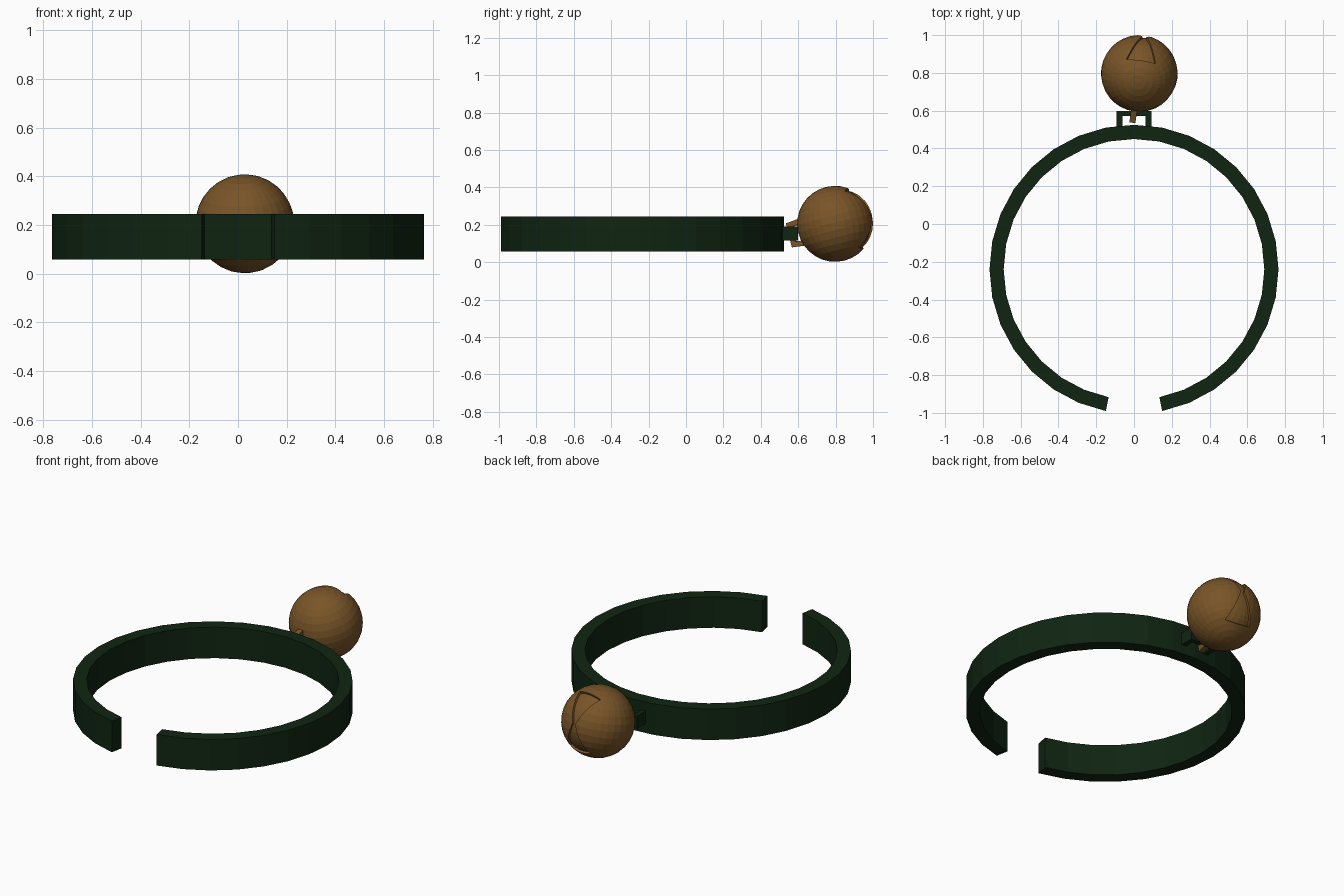
import bpy, bmesh, math
from mathutils import Matrix, Vector

if "Cube" in bpy.data.objects:
    bpy.data.objects.remove(bpy.data.objects["Cube"])


def material(name, rgb):
    m = bpy.data.materials.new(name)
    m.diffuse_color = (*rgb, 1)
    m.use_nodes = True
    m.node_tree.nodes["Principled BSDF"].inputs["Base Color"].default_value = m.diffuse_color
    return m


GREEN = material("dark_green", (0.005, 0.018, 0.006))
BROWN = material("bronze_brown", (0.19, 0.09, 0.021))


def make(name, bm, mat, matrix=Matrix()):
    bmesh.ops.recalc_face_normals(bm, faces=bm.faces)
    me = bpy.data.meshes.new(name)
    bm.to_mesh(me)
    bm.free()
    me.materials.append(mat)
    ob = bpy.data.objects.new(name, me)
    ob.matrix_world = matrix
    bpy.context.collection.objects.link(ob)
    return ob


def loft(name, sections, mat, matrix=Matrix()):
    """Skin a chain of closed cross-sections and cap both ends."""
    bm = bmesh.new()
    rows = [[bm.verts.new(p) for p in s] for s in sections]
    n = len(rows[0])
    for a, b in zip(rows, rows[1:]):
        for i in range(n):
            j = (i + 1) % n
            bm.faces.new((a[i], a[j], b[j], b[i]))
    bm.faces.new(rows[0])
    bm.faces.new(rows[-1][::-1])
    return make(name, bm, mat, matrix)


def box(name, lo, hi, mat):
    x0, y0, z0 = lo
    x1, y1, z1 = hi
    return loft(name, [[(x0, y0, z), (x1, y0, z), (x1, y1, z), (x0, y1, z)]
                       for z in (z0, z1)], mat)


# Open collar: 30 of 32 segments, gap at the front
sections = []
for k in range(31):
    a = math.radians(-90 + 11.25 * (k + 1))
    sections.append([(r * math.cos(a), -0.24 + r * math.sin(a), z)
                     for r, z in ((0.69, 0.058), (0.765, 0.058), (0.765, 0.245), (0.69, 0.245))])
loft("collar_band", sections, GREEN)

# Square staple on the back of the collar
for side, x in (("left", -0.092), ("right", 0.062)):
    box("staple_leg_" + side, (x, 0.49, 0.115), (x + 0.03, 0.598, 0.19), GREEN)
box("staple_bar", (-0.063, 0.572, 0.115), (0.063, 0.598, 0.19), GREEN)

# Tilted frame shared by the bell, its engraving and its hanging loop
frame = (Matrix.Translation((0.028, 0.797, 0.205))
         @ Matrix.Rotation(math.radians(-8), 4, 'Z')
         @ Matrix.Rotation(math.radians(14), 4, 'X'))

# Bell ball
bm = bmesh.new()
bmesh.ops.create_uvsphere(bm, u_segments=32, v_segments=16, radius=0.203)
bell = make("bell_ball", bm, BROWN, frame)

# Shallow hourglass recess, widest at its upper and lower ends
sections = []
for v in range(-56, 57, 8):
    a = math.radians(v)
    w = 0.05 + 0.37 * abs(v) / 56
    us = [w * t for t in (-1, -0.5, 0, 0.5, 1)]
    outer = [Vector((u, math.cos(a), math.sin(a))).normalized() * 0.225 for u in us]
    inner = [Vector((u, math.cos(a), math.sin(a))).normalized() * 0.19 for u in us]
    sections.append(outer + inner[::-1])
cutter = loft("recess_cutter", sections, BROWN, frame)
cutter.hide_render = True
mod = bell.modifiers.new("recess", 'BOOLEAN')
mod.operation = 'DIFFERENCE'
mod.solver = 'EXACT'
mod.object = cutter
bpy.context.view_layer.objects.active = bell
bpy.ops.object.modifier_apply(modifier="recess")
bpy.data.objects.remove(cutter)

# Hanging loop hooked through the staple
path = [((-0.18, 0.074), (-0.18, 0.046)), ((-0.255, 0.066), (-0.228, 0.040)),
        ((-0.255, -0.066), (-0.228, -0.040)), ((-0.18, -0.074), (-0.18, -0.046))]
sections = [[(-0.016, *o), (0.016, *o), (0.016, *i), (-0.016, *i)] for o, i in path]
loft("hanging_loop", sections, BROWN, frame)
